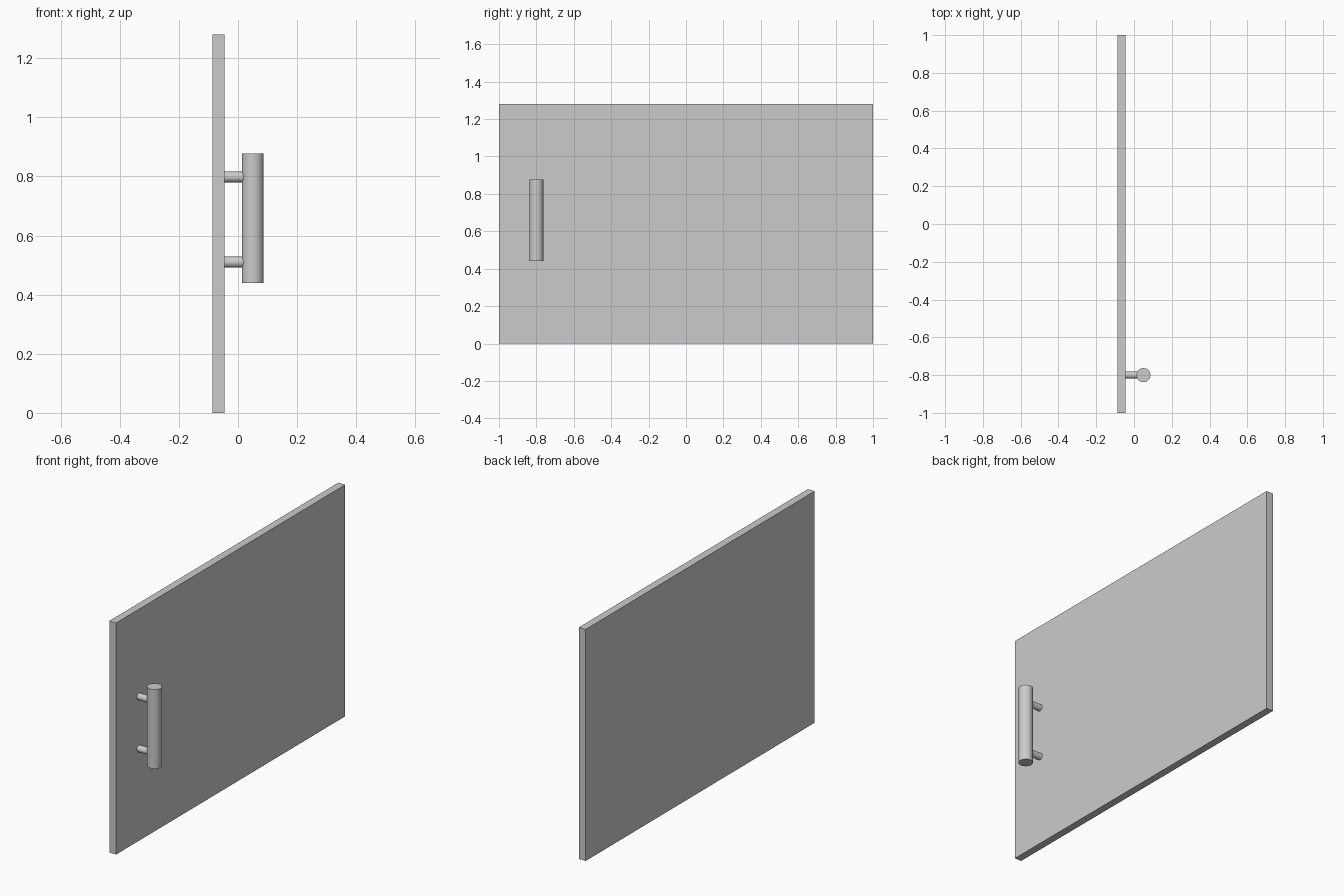
import bpy
import math

if "Cube" in bpy.data.objects:
    bpy.data.objects.remove(bpy.data.objects["Cube"])

HANDLE_Y = -0.80
HANDLE_X = 0.05
PANEL_FRONT = -0.045


def rod(name, radius, length, location, rotation=(0, 0, 0), sides=48):
    bpy.ops.mesh.primitive_cylinder_add(vertices=sides, radius=radius, depth=length,
                                        location=location, rotation=rotation)
    obj = bpy.context.object
    obj.name = name
    bpy.ops.object.shade_smooth_by_angle(angle=math.radians(30))
    return obj


# Flat door panel
bpy.ops.mesh.primitive_cube_add(size=1, location=(-0.066, 0, 0.64))
panel = bpy.context.object
panel.name = "door_panel"
panel.scale = (0.042, 2.0, 1.28)
bpy.ops.object.transform_apply(location=False, rotation=False, scale=True)

# Upright pull handle
rod("handle_bar", 0.037, 0.438, (HANDLE_X, HANDLE_Y, 0.659))

# Two posts joining the handle to the panel, ending inside the bar
post_length = HANDLE_X - PANEL_FRONT
for name, z in (("lower_handle_post", 0.51), ("upper_handle_post", 0.798)):
    rod(name, 0.0185, post_length, (PANEL_FRONT + post_length / 2, HANDLE_Y, z),
        (0, math.pi / 2, 0), 32)
